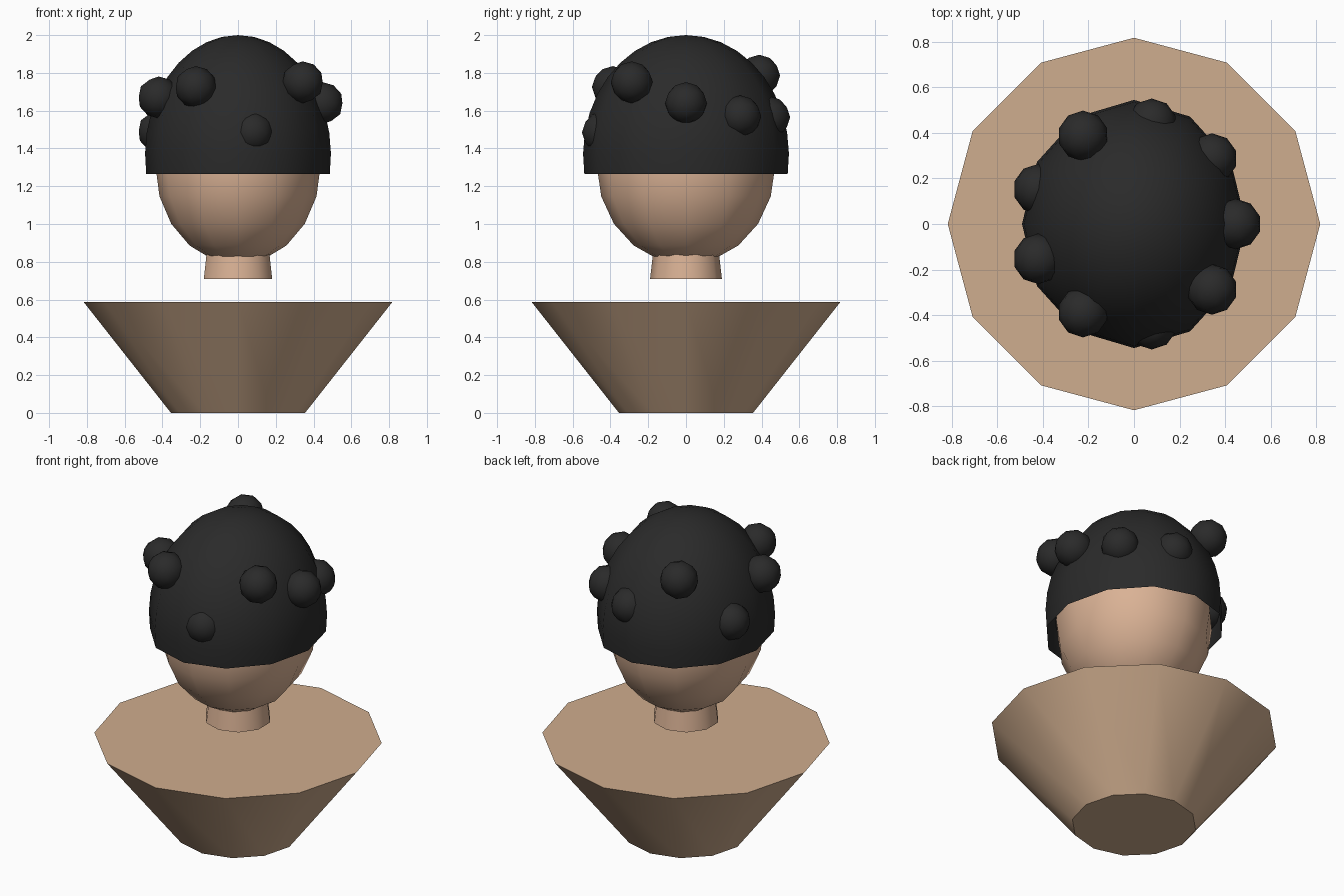
import bpy, bmesh, math

if "Cube" in bpy.data.objects:
    bpy.data.objects.remove(bpy.data.objects["Cube"])


def material(name, rgb):
    # sRGB bytes to linear diffuse colour
    m = bpy.data.materials.new(name)
    m.diffuse_color = [((c / 255 + 0.055) / 1.055) ** 2.4 for c in rgb] + [1]
    m.use_nodes = True
    m.node_tree.nodes["Principled BSDF"].inputs["Base Color"].default_value = m.diffuse_color
    return m


SKIN = material("skin", (218, 178, 149))
TAN = material("bust_tan", (207, 173, 142))
BLACK = material("hair_black", (42, 42, 42))


def finish(name, mat, angle=45):
    ob = bpy.context.object
    ob.name = name
    ob.data.materials.append(mat)
    bpy.ops.object.transform_apply(location=False, rotation=False, scale=True)
    bpy.ops.object.shade_smooth_by_angle(angle=math.radians(angle))
    return ob


def frustum(name, sides, r1, r2, z1, z2, mat):
    bpy.ops.mesh.primitive_cone_add(vertices=sides, radius1=r1, radius2=r2,
                                    depth=z2 - z1, location=(0, 0, (z1 + z2) / 2))
    return finish(name, mat)


# Bust and neck
frustum("bust", 12, 0.355, 0.818, 0, 0.588, TAN)
frustum("neck", 10, 0.19, 0.165, 0.71, 0.93, SKIN)

# Head
bpy.ops.mesh.primitive_uv_sphere_add(segments=12, ring_count=10, radius=1,
                                     location=(0, 0, 1.307))
bpy.context.object.scale = (0.437, 0.472, 0.52)
finish("head", SKIN)

# Hair cap: open dome of stacked rings reaching just past the equator
A, B, C, ZC, RINGS, SEG = 0.492, 0.545, 0.636, 1.364, 10, 12
bm = bmesh.new()
top = bm.verts.new((0, 0, ZC + C))
rings = []
for i in range(1, RINGS + 1):
    t = math.radians(99) * i / RINGS
    rings.append([bm.verts.new((A * math.sin(t) * math.cos(p),
                                B * math.sin(t) * math.sin(p),
                                ZC + C * math.cos(t)))
                  for p in (2 * math.pi * k / SEG for k in range(SEG))])
for k in range(SEG):
    n = (k + 1) % SEG
    bm.faces.new((top, rings[0][k], rings[0][n]))
    for a, b in zip(rings, rings[1:]):
        bm.faces.new((a[k], b[k], b[n], a[n]))
mesh = bpy.data.meshes.new("hair_cap")
bm.to_mesh(mesh)
bm.free()
cap = bpy.data.objects.new("hair_cap", mesh)
bpy.context.collection.objects.link(cap)
bpy.context.view_layer.objects.active = cap
cap.select_set(True)
finish("hair_cap", BLACK)

# Curls: one every 40 degrees around the cap, at varied heights
heights = [1.64, 1.57, 1.565, 1.785, 1.49, 1.67, 1.725, 1.485, 1.75]
for i, z in enumerate(heights):
    a = math.radians(40 * i)
    bpy.ops.mesh.primitive_ico_sphere_add(
        subdivisions=2, radius=0.111,
        location=(0.447 * math.cos(a), 0.447 * math.sin(a), z))
    finish(f"curl_{i + 1}", BLACK, 60)
